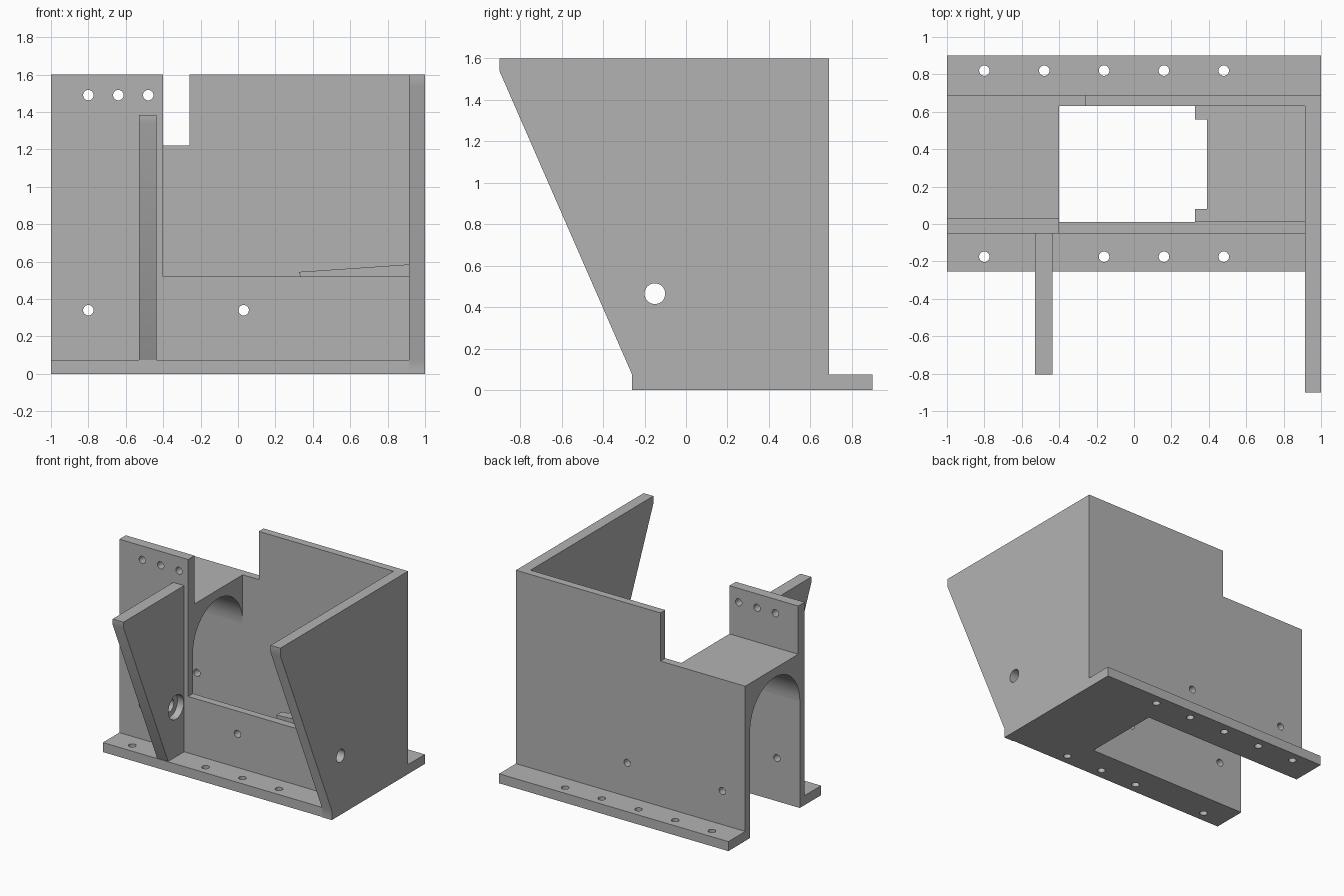
import bpy, bmesh, math
from mathutils import Matrix, Vector

cube = bpy.data.objects.get("Cube")
if cube:
    bpy.data.objects.remove(cube, do_unlink=True)

GREY = (0.45, 0.45, 0.45, 1)
grey = bpy.data.materials.new("plain grey")
grey.use_nodes = True
grey.diffuse_color = GREY
for node in grey.node_tree.nodes:
    if node.type == 'BSDF_PRINCIPLED':
        node.inputs["Base Color"].default_value = GREY


def make_object(name, bm):
    bmesh.ops.recalc_face_normals(bm, faces=bm.faces)
    mesh = bpy.data.meshes.new(name)
    bm.to_mesh(mesh)
    bm.free()
    mesh.materials.append(grey)
    obj = bpy.data.objects.new(name, mesh)
    bpy.context.collection.objects.link(obj)
    return obj


def place(axis, a, b, t):
    """Point (a, b) of a profile at distance t along the axis."""
    return {'x': (t, a, b), 'y': (a, t, b), 'z': (a, b, t)}[axis]


def prism(name, axis, profile, lo, hi):
    bm = bmesh.new()
    face = bm.faces.new([bm.verts.new(place(axis, a, b, lo)) for a, b in profile])
    new = bmesh.ops.extrude_face_region(bm, geom=[face])["geom"]
    bmesh.ops.translate(bm, vec=place(axis, 0, 0, hi - lo),
                        verts=[v for v in new if isinstance(v, bmesh.types.BMVert)])
    return make_object(name, bm)


def rect(a0, a1, b0, b1):
    return [(a0, b0), (a1, b0), (a1, b1), (a0, b1)]


def drill(obj, axis, centres, radius, lo, hi):
    """Cut round holes along an axis through a part."""
    bm = bmesh.new()
    turn = Vector((0, 0, 1)).rotation_difference(Vector(place(axis, 0, 0, 1)))
    for a, b in centres:
        spot = Matrix.Translation(place(axis, a, b, (lo + hi) / 2))
        bmesh.ops.create_cone(bm, cap_ends=True, segments=32, radius1=radius,
                              radius2=radius, depth=hi - lo,
                              matrix=spot @ turn.to_matrix().to_4x4())
    cutter = make_object("hole_cutter", bm)
    cutter.hide_render = True
    mod = obj.modifiers.new("holes", 'BOOLEAN')
    mod.operation, mod.solver, mod.object = 'DIFFERENCE', 'EXACT', cutter
    bpy.context.view_layer.objects.active = obj
    bpy.ops.object.modifier_apply(modifier=mod.name)
    bpy.data.objects.remove(cutter, do_unlink=True)


HOLE = 0.028
FLANGE = 0.075
SIDE = 0.915
wall_holes = [(-0.8, 0.34), (0.03, 0.34)]

# Upright walls
front_wall = prism("front_wall", 'y', [(-1, 0), (SIDE, 0), (SIDE, 0.52), (-0.4, 0.52),
                                       (-0.4, 1.6), (-1, 1.6)], -0.05, 0.01)
plate_backing = prism("plate_backing", 'y', rect(-1, -0.4, 1.22, 1.6), 0.01, 0.03)
back_wall = prism("back_wall", 'y', [(-1, 0), (SIDE, 0), (SIDE, 1.6), (-0.26, 1.6),
                                     (-0.26, 1.22), (-1, 1.22)], 0.63, 0.69)
side_wall = prism("side_wall", 'x', [(-0.26, 0), (0.69, 0), (0.69, 1.6), (-0.9, 1.6),
                                     (-0.9, 1.54), (-0.26, FLANGE)], SIDE, 1)
gusset = prism("gusset", 'x', [(-0.25, FLANGE), (-0.05, FLANGE), (-0.05, 1.385),
                               (-0.805, 1.385), (-0.805, 1.34)], -0.53, -0.435)

# Mounting flanges
front_flange = prism("front_flange", 'z', rect(-1, SIDE, -0.255, -0.05), 0, FLANGE)
back_flange = prism("back_flange", 'z', rect(-1, 1, 0.69, 0.9), 0, FLANGE)

# Arched tunnel roof between the walls
arc = [(0.32 - 0.31 * math.cos(math.pi * i / 32), 0.84 + 0.31 * math.sin(math.pi * i / 32))
       for i in range(33)]
tunnel_arch = prism("tunnel_arch", 'x', [(0.01, 1.22)] + arc + [(0.63, 1.22)], -1, -0.4)

# Sloped shelf block with two tabs leaving a notch between them
shelf_block = prism("shelf_block", 'y', [(0.39, 0), (SIDE, 0), (SIDE, 0.585), (0.39, 0.549)],
                    0.01, 0.63)
tab = [(0.345, 0.47), (0.39, 0.47), (0.39, 0.549), (0.327, 0.545)]
front_tab = prism("front_tab", 'y', tab, 0.01, 0.08)
back_tab = prism("back_tab", 'y', tab, 0.56, 0.63)

# Screw and shaft holes
top_holes = [(x, 1.49) for x in (-0.8, -0.64, -0.48)]
drill(front_wall, 'y', wall_holes + top_holes, HOLE, -0.2, 0.2)
drill(plate_backing, 'y', top_holes, HOLE, -0.2, 0.2)
drill(back_wall, 'y', wall_holes, HOLE, 0.5, 0.8)
drill(front_flange, 'z', [(x, -0.175) for x in (-0.8, -0.16, 0.16, 0.48)], HOLE, -0.1, 0.2)
drill(back_flange, 'z', [(-0.8 + 0.32 * i, 0.82) for i in range(5)], HOLE, -0.1, 0.2)
shaft = [(-0.15, 0.465)]
drill(side_wall, 'x', shaft, 0.05, 0.8, 1.1)
drill(gusset, 'x', shaft, 0.05, -0.6, -0.4)
drill(gusset, 'x', shaft, 0.095, -0.49, -0.4)

# Smooth the arch and holes, keep the edges crisp
bpy.ops.object.select_all(action='DESELECT')
for part in (front_wall, plate_backing, back_wall, side_wall, gusset, front_flange,
             back_flange, tunnel_arch):
    part.select_set(True)
bpy.context.view_layer.objects.active = front_wall
bpy.ops.object.shade_smooth_by_angle(angle=math.radians(30))
bpy.ops.object.select_all(action='DESELECT')
